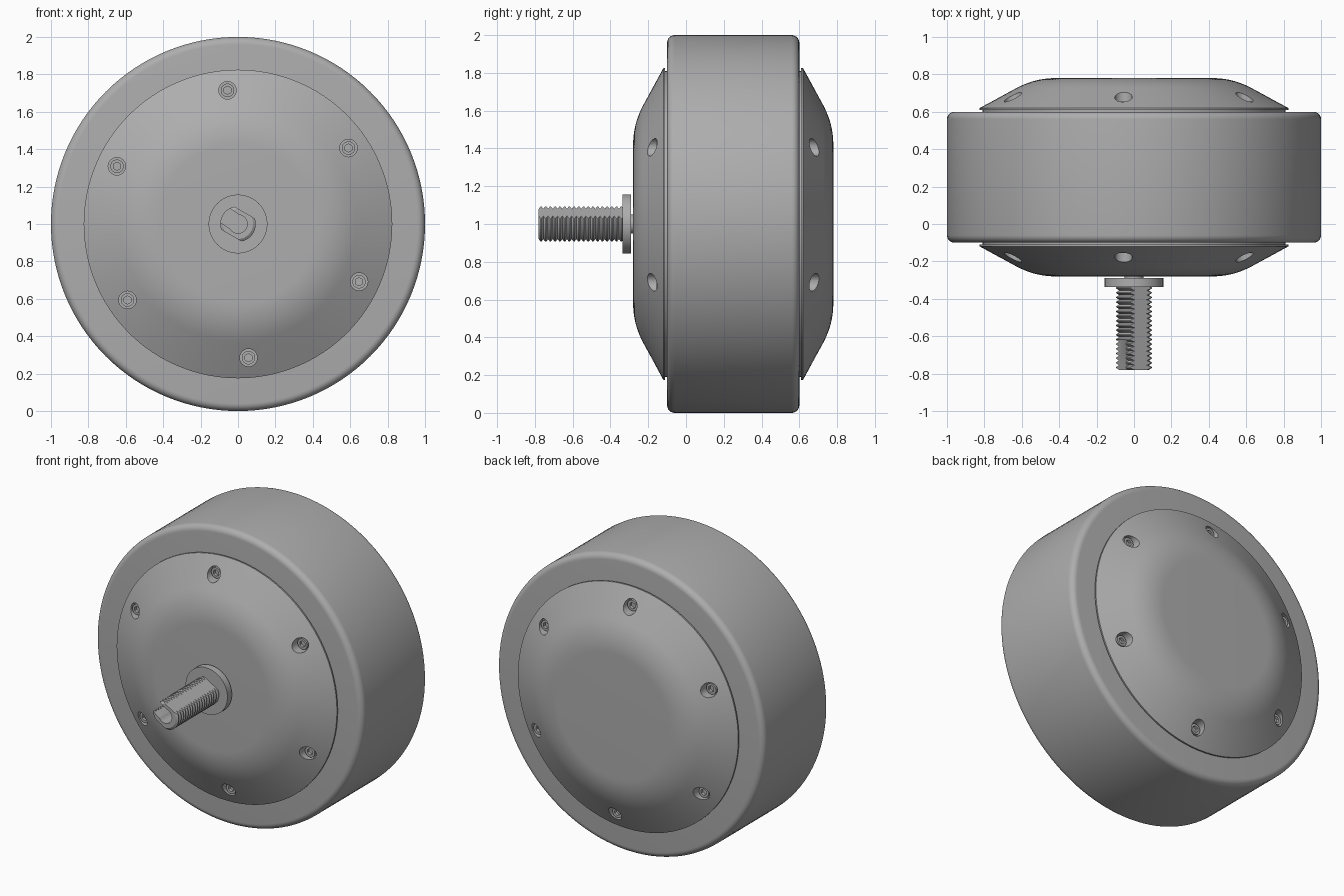
import bpy, bmesh, math
from mathutils import Matrix, Vector

cube = bpy.data.objects.get("Cube")
if cube:
    bpy.data.objects.remove(cube, do_unlink=True)

grey = bpy.data.materials.new("grey metal")
grey.use_nodes = True
COLOUR = (0.42, 0.42, 0.42, 1)
grey.diffuse_color = COLOUR
grey.node_tree.nodes["Principled BSDF"].inputs["Base Color"].default_value = COLOUR

AXIS_Z = 1.0
MID_Y = 0.25
SCREW_R = 0.717


def make(name, bm):
    bmesh.ops.recalc_face_normals(bm, faces=bm.faces)
    me = bpy.data.meshes.new(name)
    bm.to_mesh(me)
    bm.free()
    me.materials.append(grey)
    ob = bpy.data.objects.new(name, me)
    bpy.context.collection.objects.link(ob)
    return ob


def lathe(name, profile, steps=96):
    """Turn (radius, y) points around the wheel axis."""
    bm = bmesh.new()
    vs = [bm.verts.new((r, y, AXIS_Z)) for r, y in profile]
    edges = [bm.edges.new(p) for p in zip(vs, vs[1:])]
    bmesh.ops.spin(bm, geom=vs + edges, cent=(0, 0, AXIS_Z), axis=(0, 1, 0),
                   angle=math.tau, steps=steps, use_merge=True)
    bmesh.ops.remove_doubles(bm, verts=bm.verts, dist=1e-5)
    return make(name, bm)


def add_rod(bm, x, z, r, y0, y1, sides):
    m = Matrix.Translation((x, (y0 + y1) / 2, z)) @ Matrix.Rotation(math.pi / 2, 4, 'X')
    bmesh.ops.create_cone(bm, cap_ends=True, segments=sides, radius1=r, radius2=r,
                          depth=abs(y1 - y0), matrix=m)


def add_box(bm, centre, size, angle):
    """Box spun about the wheel axis; its local x points along angle."""
    m = (Matrix.Translation((0, 0, AXIS_Z)) @ Matrix.Rotation(-angle, 4, 'Y')
         @ Matrix.Translation(centre) @ Matrix.Diagonal((*size, 1)))
    bmesh.ops.create_cube(bm, size=1, matrix=m)


def cut(target, cutter):
    cutter.hide_render = True
    mod = target.modifiers.new("cut", 'BOOLEAN')
    mod.operation, mod.solver, mod.object = 'DIFFERENCE', 'EXACT', cutter
    bpy.context.view_layer.objects.active = target
    bpy.ops.object.modifier_apply(modifier=mod.name)
    bpy.data.objects.remove(cutter, do_unlink=True)


def smooth(ob, angle=30):
    bpy.ops.object.select_all(action='DESELECT')
    ob.select_set(True)
    bpy.context.view_layer.objects.active = ob
    bpy.ops.object.shade_smooth_by_angle(angle=math.radians(angle))


def mirrored(ob, name):
    me = ob.data.copy()
    me.transform(Matrix.Translation((0, 2 * MID_Y, 0)) @ Matrix.Diagonal((1, -1, 1, 1)))
    me.flip_normals()
    copy = bpy.data.objects.new(name, me)
    bpy.context.collection.objects.link(copy)
    smooth(copy)


def arc(cr, cy, rad, a0, a1, n=6):
    return [(cr + rad * math.cos(a), cy + rad * math.sin(a))
            for a in (math.radians(a0 + (a1 - a0) * i / n) for i in range(n + 1))]


# Tyre drum with rounded rims
drum = lathe("drum", [(0, -0.1)] + arc(0.96, -0.06, 0.04, -90, 0)
             + arc(0.96, 0.56, 0.04, 0, 90) + [(0, 0.6)], 128)
smooth(drum)

# Domed cover: flat centre, soft bend, cone, thin overhanging lip
a, b, c = Vector((0.42, -0.28)), Vector((0.53, -0.28)), Vector((0.63, -0.226))
bend = [tuple(a.lerp(b, t).lerp(b.lerp(c, t), t)) for t in (i / 10 for i in range(11))]
cover = lathe("front_cover", [(0, -0.28)] + bend
              + [(0.825, -0.12), (0.825, -0.11), (0.81, -0.11), (0.81, -0.05), (0, -0.05)])

# Counterbored screw holes and socket screws
holes, heads, sockets = bmesh.new(), bmesh.new(), bmesh.new()
for i in range(6):
    ang = math.radians(34.5 + 60 * i)
    x, z = SCREW_R * math.cos(ang), AXIS_Z + SCREW_R * math.sin(ang)
    add_rod(holes, x, z, 0.047, -0.125, -0.4, 24)
    add_rod(heads, x, z, 0.036, -0.115, -0.155, 24)
    add_rod(sockets, x, z, 0.022, -0.135, -0.2, 6)
cut(cover, make("hole_cutter", holes))
screws = make("front_screws", heads)
cut(screws, make("socket_cutter", sockets))
smooth(cover)
smooth(screws)
mirrored(cover, "back_cover")
mirrored(screws, "back_screws")

# Axle neck and washer
smooth(lathe("axle_neck", [(0, -0.25), (0.05, -0.25), (0.05, -0.3), (0, -0.3)], 32))
smooth(lathe("washer", [(0, -0.29), (0.157, -0.29), (0.157, -0.337), (0, -0.337)], 64))

# Threaded axle
START, END, PITCH = -0.33, -0.78, 0.025
count = round((START - END) / PITCH)
thread = [(0, START)]
for i in range(count):
    y = START - i * PITCH
    thread += [(0.08, y), (0.095, y - PITCH * 0.4), (0.095, y - PITCH * 0.6)]
axle = lathe("threaded_axle", thread + [(0.08, END), (0, END)], 40)

# Two long flats on the axle
flats = bmesh.new()
for k in (60, 240):
    add_box(flats, (0.171, -0.55, 0), (0.2, 1, 0.4), math.radians(k))
cut(axle, make("flat_cutter", flats))

# Cable bore at the tip, open along one side
bore = bmesh.new()
add_rod(bore, 0, AXIS_Z, 0.05, -0.62, -0.9, 32)
cut(axle, make("bore_cutter", bore))
slot = bmesh.new()
add_box(slot, (0.1, -0.76, 0), (0.2, 0.28, 0.09), math.radians(146))
cut(axle, make("slot_cutter", slot))
smooth(axle)
